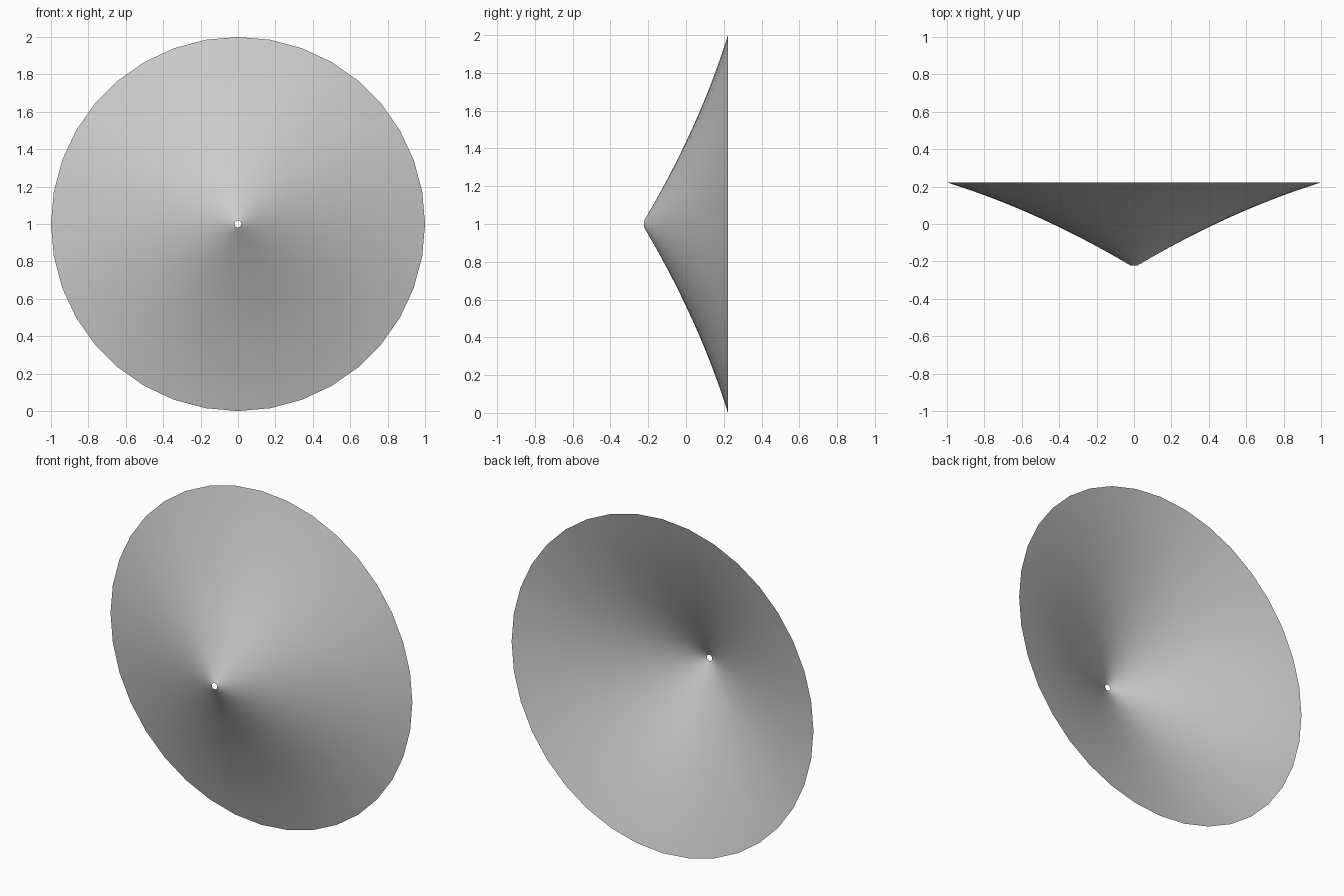
import bpy, bmesh, math

if "Cube" in bpy.data.objects:
    bpy.data.objects.remove(bpy.data.objects["Cube"])

SIDES, RINGS = 36, 14
R_IN, R_OUT = 0.018, 1.0
Y_TIP, Y_RIM = -0.222, 0.222


def profile_y(r):
    # Flared cone: steep at the tip, shallower towards the rim
    t = (r - R_IN) / (R_OUT - R_IN)
    return Y_TIP + (Y_RIM - Y_TIP) * (1.31 * t - 0.31 * t * t)


# Thin cone-shaped sheet, open at the centre hole and the rim
bm = bmesh.new()
rings = []
for i in range(RINGS + 1):
    r = R_IN + (R_OUT - R_IN) * i / RINGS
    rings.append([bm.verts.new((r * math.sin(math.tau * k / SIDES), profile_y(r),
                                1 + r * math.cos(math.tau * k / SIDES)))
                  for k in range(SIDES)])
for a, b in zip(rings, rings[1:]):
    for k in range(SIDES):
        n = (k + 1) % SIDES
        bm.faces.new((a[k], b[k], b[n], a[n])).smooth = True
bm.normal_update()
if bm.faces[:][0].normal.y > 0:
    bmesh.ops.reverse_faces(bm, faces=bm.faces[:])

mesh = bpy.data.meshes.new("speaker_cone")
bm.to_mesh(mesh)
bm.free()
cone = bpy.data.objects.new("speaker_cone", mesh)
bpy.context.collection.objects.link(cone)
